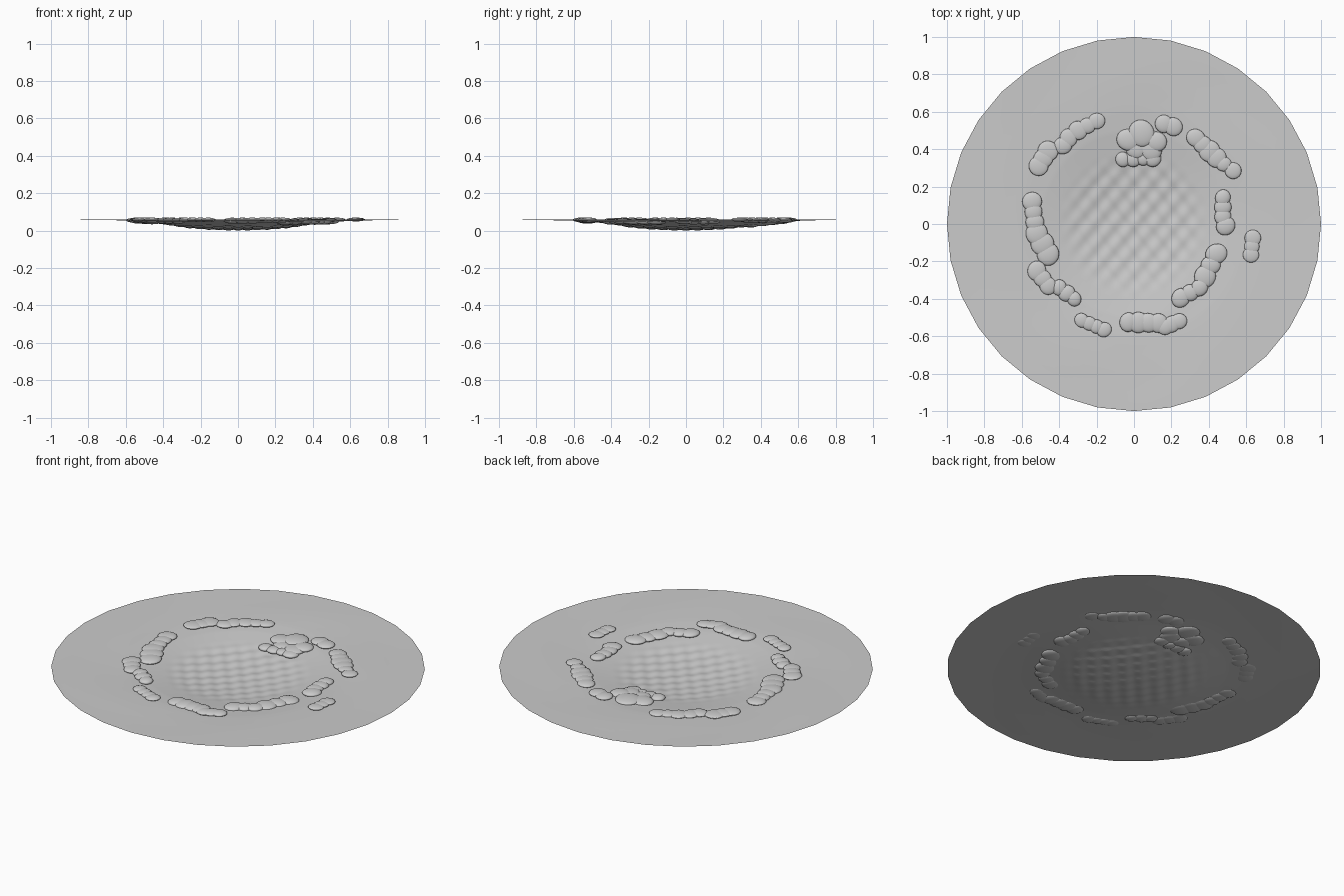
import bpy, bmesh, math, random
from mathutils import Matrix

if "Cube" in bpy.data.objects:
    bpy.data.objects.remove(bpy.data.objects["Cube"])

random.seed(4)
PROFILE = [(0, .007), (.1, .008), (.2, .0125), (.3, .021), (.4, .034),
           (.5, .046), (.6, .053), (.75, .057), (1, .060)]


def smooth(t):
    t = max(0, min(1, t))
    return t * t * (3 - 2 * t)


def base_z(r):
    for (r0, z0), (r1, z1) in zip(PROFILE, PROFILE[1:]):
        if r <= r1:
            return z0 + (z1 - z0) * (r - r0) / (r1 - r0)
    return PROFILE[-1][1]


def surface_z(x, y):
    r = math.hypot(x, y)
    # staggered dimples fade out at the bowl edge
    fade = 1 - smooth((r - .28) / .14)
    bump = math.cos(2 * math.pi * x / .105) * math.cos(2 * math.pi * y / .125 + x * 3)
    ripple = .0012 * math.sin(5 * math.atan2(y, x) + 7 * r) * smooth((r - .4) / .2) * smooth((1 - r) / .2)
    return base_z(r) + .0045 * bump * fade + ripple


def finish(bm, name):
    me = bpy.data.meshes.new(name)
    bm.to_mesh(me)
    bm.free()
    ob = bpy.data.objects.new(name, me)
    bpy.context.collection.objects.link(ob)
    for p in me.polygons:
        p.use_smooth = True
    return ob


# Ground disc: thin open sheet with a dimpled bowl and a 32-sided rim
bm = bmesh.new()
SEG, SIDES = 128, 32
radii = [.0125 * i for i in range(1, 49)] + [.65, .7, .75, .8, .85, .9, .95, 1]
centre = bm.verts.new((0, 0, surface_z(0, 0)))
prev = None
for r in radii:
    ring = []
    for i in range(SEG):
        a = 2 * math.pi * i / SEG
        step = 2 * math.pi / SIDES
        poly = math.cos(step / 2) / math.cos(a % step - step / 2)
        rr = r * (1 + (poly - 1) * smooth((r - .6) / .4))
        x, y = rr * math.cos(a), rr * math.sin(a)
        ring.append(bm.verts.new((x, y, surface_z(x, y))))
    for i in range(SEG):
        j = (i + 1) % SEG
        if prev:
            bm.faces.new((prev[i], ring[i], ring[j], prev[j]))
        else:
            bm.faces.new((centre, ring[i], ring[j]))
    prev = ring
low = min(v.co.z for v in bm.verts)
for v in bm.verts:
    v.co.z -= low * (1 - smooth(v.co.xy.length / .5))
finish(bm, "ground_disc")

# Stone rows: start x, y, end x, y, count, radius
ROWS = [
    (-.20, .55, -.30, .50, 3, .048), (-.35, .46, -.38, .42, 2, .053),
    (-.46, .39, -.51, .31, 3, .052),
    (-.545, .12, -.53, .01, 3, .050), (-.52, -.05, -.46, -.16, 3, .060),
    (-.52, -.25, -.46, -.33, 3, .053), (-.40, -.34, -.32, -.40, 3, .043),
    (-.28, -.515, -.16, -.565, 4, .041),
    (-.03, -.525, .13, -.53, 4, .055), (.165, -.55, .24, -.52, 3, .045),
    (.25, -.395, .35, -.34, 3, .050), (.38, -.28, .44, -.16, 3, .058),
    (.635, -.075, .625, -.165, 3, .044),
    (.475, .14, .475, .04, 3, .047), (.49, -.01, .49, -.01, 1, .055),
    (.33, .46, .44, .355, 4, .054), (.48, .32, .53, .285, 2, .042),
    (.16, .535, .21, .52, 2, .050),
    (.04, .485, .04, .485, 1, .072), (-.03, .45, -.03, .45, 1, .060),
    (.12, .44, .12, .44, 1, .052), (.01, .40, .09, .40, 2, .060),
    (-.06, .345, .10, .35, 4, .043),
]
bm = bmesh.new()
for x0, y0, x1, y1, n, size in ROWS:
    for k in range(n):
        t = k / max(1, n - 1)
        x, y = x0 + (x1 - x0) * t, y0 + (y1 - y0) * t
        r = size * random.uniform(.92, 1.08)
        z = base_z(math.hypot(x, y)) + .005
        h = max(.010, min(.016, .069 - z))
        m = (Matrix.Translation((x, y, z)) @ Matrix.Rotation(random.uniform(0, 3), 4, 'Z')
             @ Matrix.Diagonal((r, r * random.uniform(.9, 1), h, 1)))
        bmesh.ops.create_uvsphere(bm, u_segments=20, v_segments=12, radius=1, matrix=m)
finish(bm, "rim_stones")
